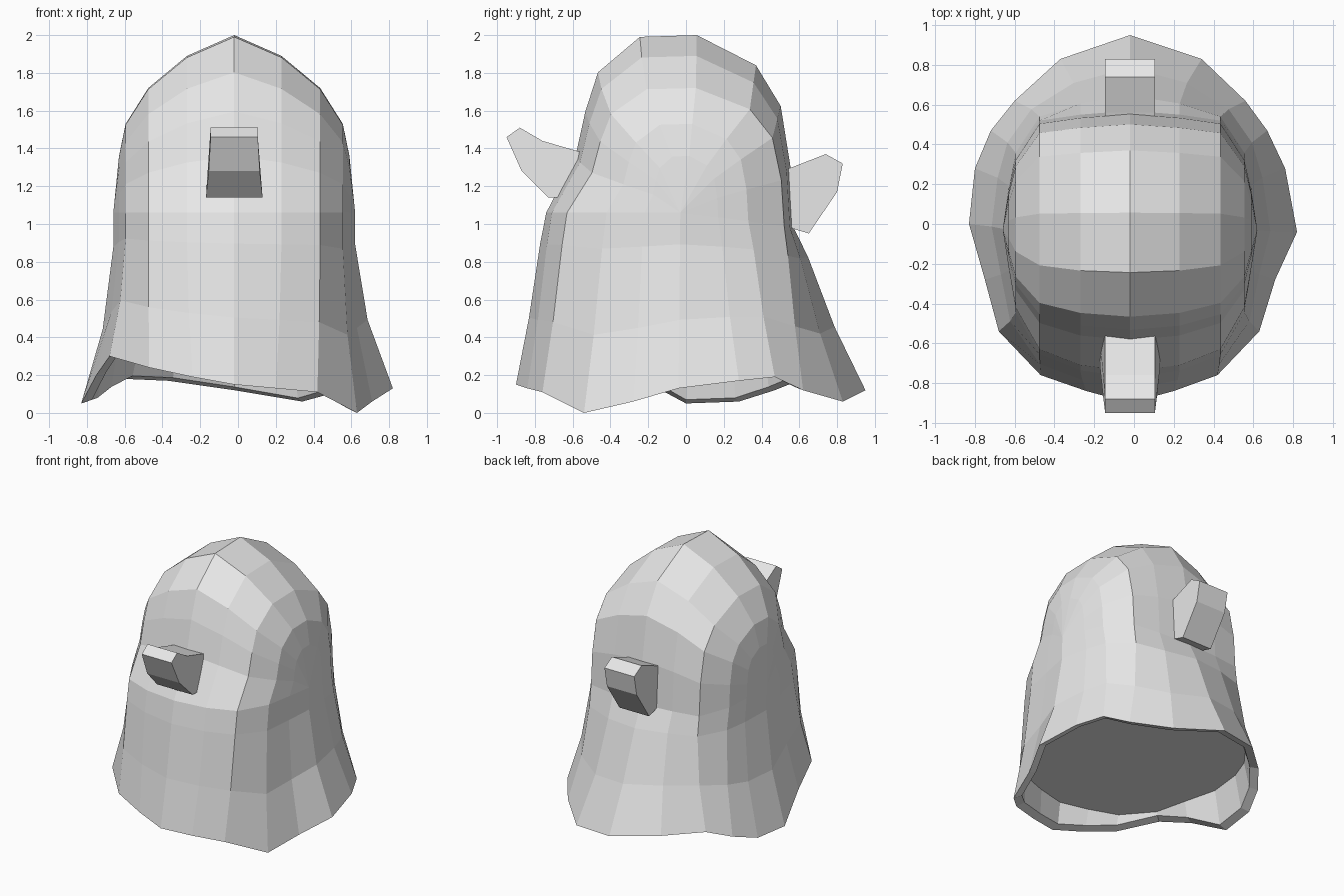
import bpy
import bmesh
from mathutils import Vector

default_cube = bpy.data.objects.get("Cube")
if default_cube:
    bpy.data.objects.remove(default_cube, do_unlink=True)

# One plain material for the whole model
grey = bpy.data.materials.new("light grey")
grey.use_nodes = True
grey_colour = (0.8, 0.8, 0.8, 1.0)
grey.diffuse_color = grey_colour
grey.node_tree.nodes["Principled BSDF"].inputs["Base Color"].default_value = grey_colour


def finish(name, mesh_builder):
    """Turn a bmesh into a flat shaded object with consistent normals."""
    bmesh.ops.recalc_face_normals(mesh_builder, faces=mesh_builder.faces[:])
    mesh = bpy.data.meshes.new(name)
    mesh_builder.to_mesh(mesh)
    mesh_builder.free()
    mesh.materials.append(grey)
    new_object = bpy.data.objects.new(name, mesh)
    bpy.context.scene.collection.objects.link(new_object)
    return new_object


def bridge(mesh_builder, first, second, closed=False):
    """Join two equally long rows of vertices with quads."""
    count = len(first)
    for i in range(count if closed else count - 1):
        j = (i + 1) % count
        mesh_builder.faces.new((first[i], first[j], second[j], second[i]))


# Wavy hem, from the left side past the front, the right side and the back
hem = [Vector(point) for point in (
    (.82, -.04, .13), (.71, -.28, .06), (.63, -.54, 0), (.42, -.76, .11),
    (.2, -.84, .13), (-.02, -.9, .15), (-.24, -.84, .19), (-.47, -.76, .24),
    (-.68, -.54, .3), (-.75, -.28, .2), (-.83, 0, .05), (-.8, .28, .06),
    (-.72, .47, .12), (-.6, .62, .18), (-.37, .83, .17), (-.02, .95, .12),
    (.34, .83, .06), (.56, .62, .12), (.67, .47, .19), (.76, .28, .17))]

# Waist ring: half of the columns, the others are mirrored
centre_x, waist_z, side_x = -.02, 1.06, .64
column_x = (.61, .575, .455, .25, 0)
column_height = (.3, .47, .66, .83, .94)
front_depth = (-.22, -.42, -.63, -.71, -.74)
back_depth = (.17, .33, .52, .55, .57)


def mirrored(values, sign=1):
    return list(values) + [sign * value for value in values[-2::-1]]


def waist_point(x, y):
    """The waist dips a little towards the back."""
    return Vector((centre_x + x, y, waist_z - .14 * max(y, 0)))


across = mirrored(column_x, -1)
heights = mirrored(column_height)
fronts = mirrored(front_depth)
backs = mirrored(back_depth)
waist = [waist_point(side_x, -.03)]
waist += [waist_point(x, y) for x, y in zip(across, fronts)]
waist += [waist_point(-side_x, -.03)]
waist += [waist_point(x, y) for x, y in zip(across[::-1], backs[::-1])]


def drape(weight_x, weight_y, weight_z, scale=1.0):
    """A ring between waist and hem, with separate flare in each direction."""
    ring = []
    for top, low in zip(waist, hem):
        ring.append(Vector(((top.x + (low.x - top.x) * weight_x) * scale,
                            (top.y + (low.y - top.y) * weight_y) * scale,
                            top.z + (low.z - top.z) * weight_z)))
    return ring


# Body: draped skirt, rolled-in rim and a level floor closing the inside
body = bmesh.new()
floor_ring = [Vector((point.x, point.y, .33)) for point in drape(.75, .85, 1, .93)]
rings = [waist, drape(0, .2, .18), drape(.33, .57, .61), hem,
         drape(1, 1, .98, .93), floor_ring]
rows = [[body.verts.new(point) for point in ring] for ring in rings]
for upper, lower in zip(rows, rows[1:]):
    bridge(body, upper, lower, closed=True)
body.faces.new(rows[-1])

# Body: dome of arches running from front to back, as (depth, height) shares
front_arch = ((.79, .32), (.72, .57), (.63, .79), (.33, .99))
back_arch = ((.1, 1), (.65, .83), (.88, .6), (.97, .26))
waist_row = rows[0]
total = len(waist_row)
arches = []
for i, (x, height, front, back) in enumerate(zip(across, heights, fronts, backs), 1):
    shares = [(front * y, z) for y, z in front_arch]
    shares += [(back * y, z) for y, z in back_arch]
    middle = [body.verts.new((centre_x + x, y, waist_z + height * z))
              for y, z in shares]
    arches.append([waist_row[i]] + middle + [waist_row[total - i]])
for first, second in zip(arches, arches[1:]):
    bridge(body, first, second)
for pole, arch in ((waist_row[0], arches[0]), (waist_row[total // 2], arches[-1])):
    for a, b in zip(arch, arch[1:]):
        body.faces.new((pole, a, b))
finish("draped_body", body)


# Blunt hooked pegs: a side profile of (y, z, half width) spanned across x
def make_peg(name, profile):
    peg = bmesh.new()
    left, right = [[peg.verts.new((centre_x + side * half, y, z))
                    for y, z, half in profile] for side in (1, -1)]
    bridge(peg, left, right, closed=True)
    peg.faces.new(left)
    peg.faces.new(right)
    return finish(name, peg)


slim, wide = .125, .15
make_peg("front_peg", (
    (-.52, 1.37, slim), (-.76, 1.44, slim), (-.88, 1.51, slim),
    (-.95, 1.46, slim), (-.87, 1.28, .135), (-.73, 1.14, wide),
    (-.6, 1.14, wide)))
make_peg("back_peg", (
    (.5, 1.28, slim), (.56, 1.3, slim), (.74, 1.37, slim),
    (.83, 1.32, slim), (.8, 1.17, slim), (.65, .95, slim),
    (.55, .98, slim)))
